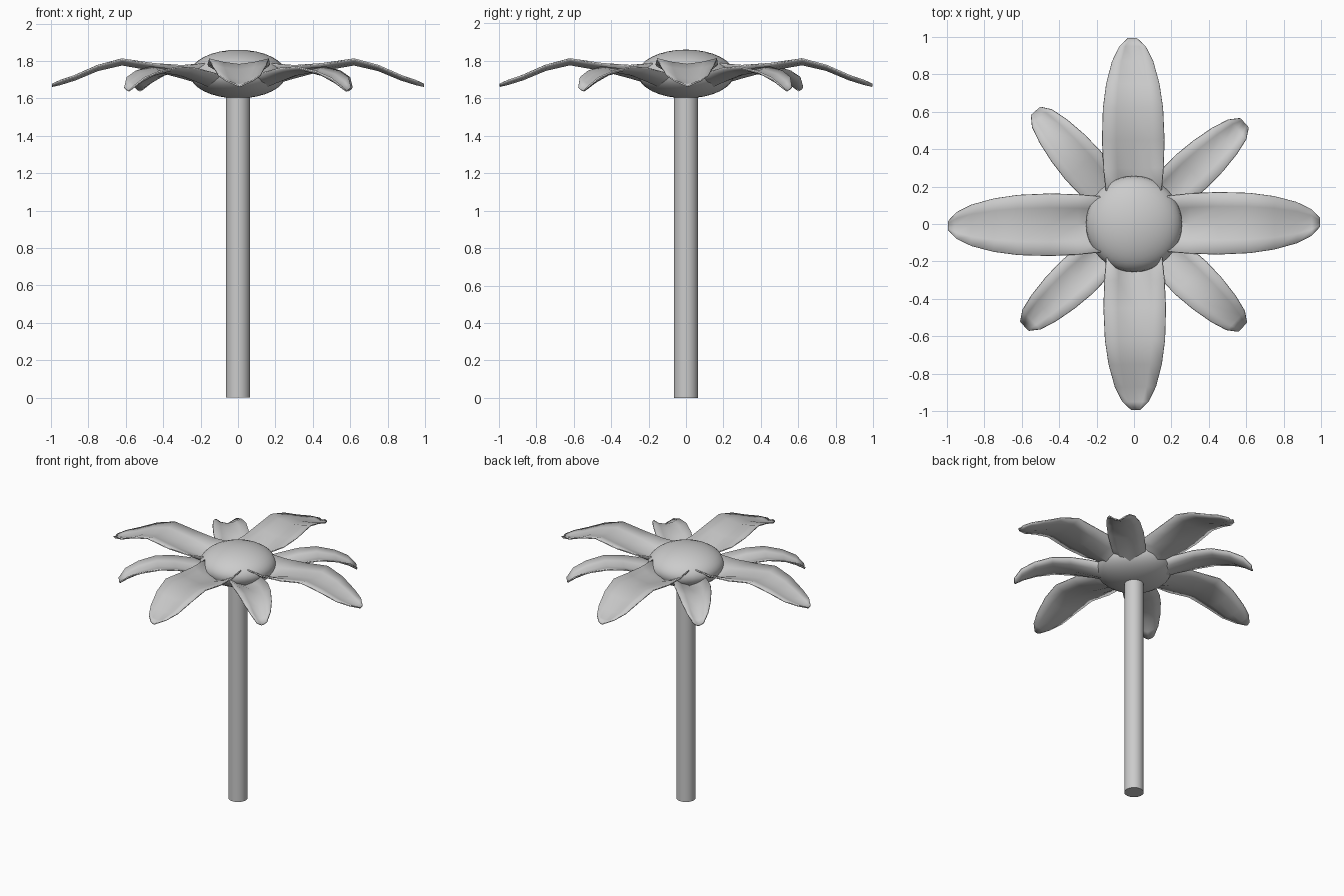
import bpy, bmesh, math
from mathutils import Matrix

if "Cube" in bpy.data.objects:
    bpy.data.objects.remove(bpy.data.objects["Cube"])


def smooth(obj, angle=40):
    bpy.ops.object.select_all(action='DESELECT')
    obj.select_set(True)
    bpy.context.view_layer.objects.active = obj
    bpy.ops.object.shade_smooth_by_angle(angle=math.radians(angle))


def petal(name, stations, degrees):
    """Cupped leaf: each station is (radius, half width, midrib z, edge z)."""
    across = (-1, -0.55, 0, 0.55, 1)
    bm = bmesh.new()
    rows = []
    for r, w, zm, ze in stations:
        rows.append([bm.verts.new((r, w * t, zm + (ze - zm) * abs(t) ** 1.5)) for t in across])
    for a, b in zip(rows, rows[1:]):
        for i in range(len(across) - 1):
            bm.faces.new((a[i], b[i], b[i + 1], a[i + 1]))
    bm.transform(Matrix.Rotation(math.radians(degrees), 4, 'Z'))
    mesh = bpy.data.meshes.new(name)
    bm.to_mesh(mesh)
    bm.free()
    obj = bpy.data.objects.new(name, mesh)
    bpy.context.collection.objects.link(obj)
    thick = obj.modifiers.new("thickness", 'SOLIDIFY')
    thick.thickness = 0.008
    thick.offset = 0
    smooth(obj)


# Stem
bpy.ops.mesh.primitive_cylinder_add(vertices=32, radius=0.065, depth=1.64, location=(0, 0, 0.82))
stem = bpy.context.object
stem.name = "stem"
smooth(stem)

# Flattened seed head
bpy.ops.mesh.primitive_uv_sphere_add(segments=32, ring_count=16, radius=1, location=(0, 0, 1.73))
head = bpy.context.object
head.name = "flower_centre"
head.scale = (0.257, 0.257, 0.13)
smooth(head)

# Four long petals on the axes
long_petal = [
    (0.10, 0.06, 1.645, 1.66), (0.18, 0.148, 1.675, 1.785), (0.30, 0.16, 1.71, 1.775),
    (0.45, 0.166, 1.75, 1.785), (0.62, 0.16, 1.78, 1.81), (0.75, 0.142, 1.75, 1.775),
    (0.87, 0.11, 1.70, 1.722), (0.95, 0.07, 1.675, 1.695), (0.995, 0.022, 1.665, 1.675)]
for k in range(4):
    petal("long_petal", long_petal, 90 * k + 0.5)

# Four short petals between them, set a little lower
short_petal = [
    (0.10, 0.05, 1.635, 1.645), (0.17, 0.10, 1.65, 1.71), (0.28, 0.113, 1.685, 1.735),
    (0.42, 0.12, 1.725, 1.76), (0.54, 0.113, 1.74, 1.768), (0.66, 0.095, 1.715, 1.745),
    (0.75, 0.07, 1.67, 1.71), (0.80, 0.034, 1.64, 1.66)]
for angle in (42.5, 131, 223, 316.5):
    petal("short_petal", short_petal, angle)
